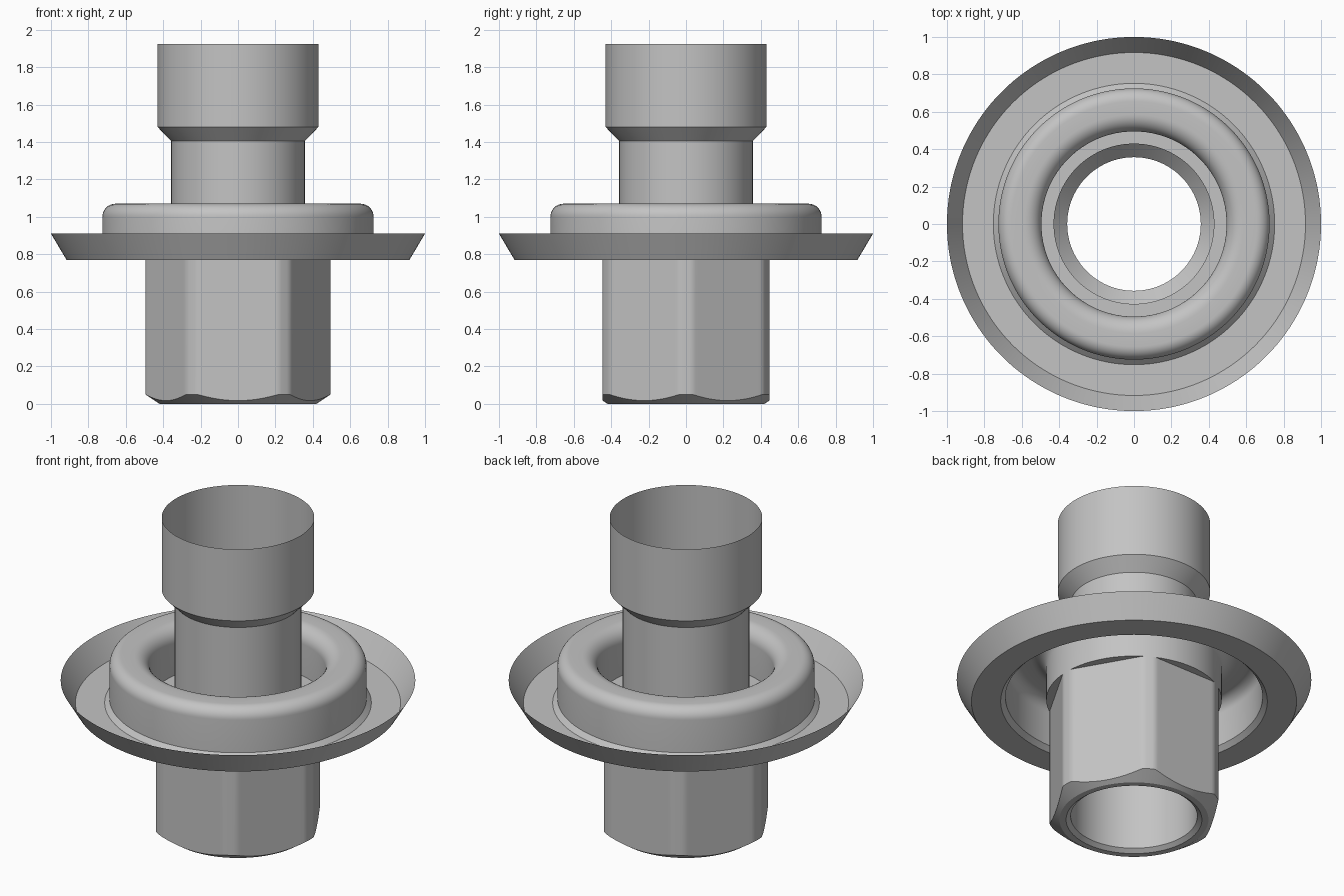
import bpy
import bmesh
from math import sin, cos, pi, radians

cube = bpy.data.objects.get("Cube")
if cube:
    bpy.data.objects.remove(cube, do_unlink=True)

SEGMENTS = 180
BORE = 0.357        # tube radius
ROUND = 0.495       # rounding radius of the hexagon corners
FLAT = 0.446        # centre to flat of the hexagon
FLOOR = 0.78        # height of the shoulder above the hexagon

metal = bpy.data.materials.new("grey metal")
metal.use_nodes = True
grey = (0.55, 0.55, 0.55, 1)
metal.diffuse_color = grey
metal.node_tree.nodes["Principled BSDF"].inputs["Base Color"].default_value = grey


def loft(name, rows):
    """Skin closed rings; each row maps an angle to (radius, height)."""
    bm = bmesh.new()
    rings = []
    for row in rows:
        ring = []
        for i in range(SEGMENTS):
            a = 2 * pi * i / SEGMENTS
            r, z = row(a)
            ring.append(bm.verts.new((r * cos(a), r * sin(a), z)))
        rings.append(ring)
    for low, high in zip(rings, rings[1:]):
        for i in range(SEGMENTS):
            j = (i + 1) % SEGMENTS
            bm.faces.new((low[i], low[j], high[j], high[i]))
    mesh = bpy.data.meshes.new(name)
    bm.to_mesh(mesh)
    bm.free()
    mesh.materials.append(metal)
    obj = bpy.data.objects.new(name, mesh)
    bpy.context.collection.objects.link(obj)
    bpy.ops.object.select_all(action='DESELECT')
    obj.select_set(True)
    bpy.context.view_layer.objects.active = obj
    bpy.ops.object.shade_smooth_by_angle(angle=radians(30))
    return obj


def circle(r, z):
    return lambda a: (r, z)


def fillet(cx, cz, radius, start, end, steps=10):
    """Profile points along an arc, angles in degrees."""
    points = []
    for i in range(steps + 1):
        t = radians(start + (end - start) * i / steps)
        points.append((cx + radius * cos(t), cz + radius * sin(t)))
    return points


def hex_radius(a):
    # hexagon with corners on the x axis, trimmed by a circle
    off = a % (pi / 3) - pi / 6
    return min(ROUND, FLAT / cos(off))


def hex_top(a):
    return hex_radius(a), FLOOR


def hex_bottom(a):
    # conical chamfer scallops the lower edge of each flat
    r = hex_radius(a)
    return r, (r - 0.42) * 0.67


# thin tube with a flared open collar
tube = [(BORE, 0.02), (BORE, 1.405), (0.43, 1.48), (0.43, 1.925)]
loft("stepped_tube", [circle(*p) for p in tube])

# hexagonal body with a chamfered bore and a round shoulder
loft("hex_body", [circle(BORE, 0.02), circle(0.383, 0), circle(0.42, 0),
                  hex_bottom, hex_top, circle(ROUND, FLOOR)])
loft("shoulder_floor", [circle(ROUND, FLOOR + 0.001), circle(BORE, FLOOR + 0.001)])

# sheet flange: flared rim, flat plate, raised bead, inner wall
flange = [(1.0, 0.91), (0.917, 0.77), (0.752, 0.77), (0.725, 0.797)]
flange += fillet(0.655, 1.0, 0.07, 0, 90)
flange += fillet(0.585, 0.98, 0.09, 90, 180)
flange += [(ROUND, FLOOR)]
loft("flange_with_bead", [circle(*p) for p in flange])
